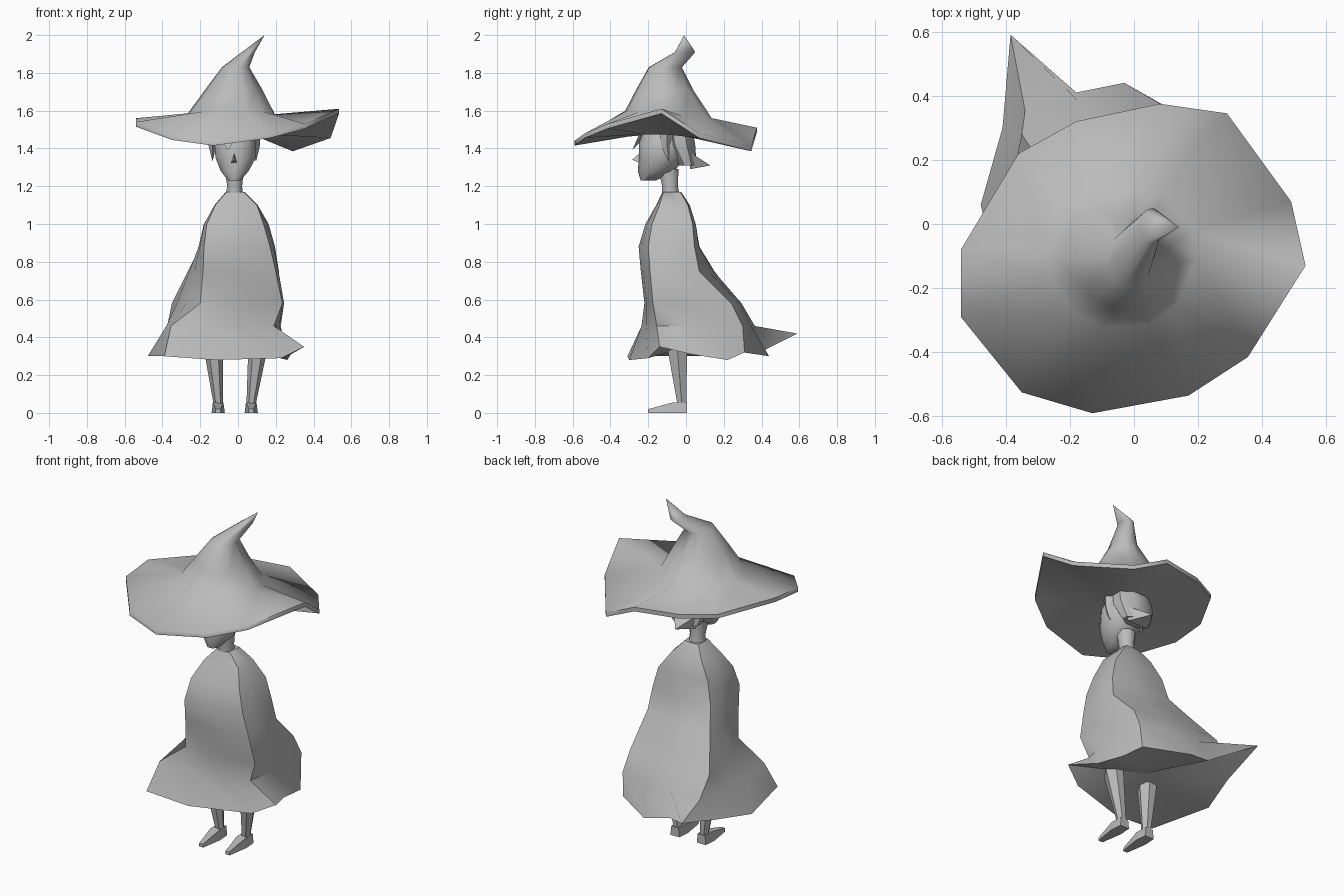
import bpy, bmesh, math

if "Cube" in bpy.data.objects:
    bpy.data.objects.remove(bpy.data.objects["Cube"])

grey = bpy.data.materials.new("plain grey")
grey.use_nodes = True
COLOUR = (0.5, 0.5, 0.5, 1)
grey.diffuse_color = COLOUR
grey.node_tree.nodes["Principled BSDF"].inputs["Base Color"].default_value = COLOUR


def loft(name, rings, angle=50):
    """Skin a list of equal-length point rings and cap the ends; a one-point ring is a tip."""
    bm = bmesh.new()
    rows = [[bm.verts.new(p) for p in ring] for ring in rings]
    for low, high in zip(rows, rows[1:]):
        n = max(len(low), len(high))
        for i in range(n):
            j = (i + 1) % n
            quad = [low[i % len(low)], low[j % len(low)], high[j % len(high)], high[i % len(high)]]
            bm.faces.new(list(dict.fromkeys(quad)))
    for end in (rows[0], rows[-1]):
        if len(end) > 2:
            bm.faces.new(end)
    bmesh.ops.recalc_face_normals(bm, faces=bm.faces[:])
    mesh = bpy.data.meshes.new(name)
    bm.to_mesh(mesh)
    bm.free()
    mesh.materials.append(grey)
    obj = bpy.data.objects.new(name, mesh)
    bpy.context.collection.objects.link(obj)
    bpy.ops.object.select_all(action="DESELECT")
    obj.select_set(True)
    bpy.context.view_layer.objects.active = obj
    bpy.ops.object.shade_smooth_by_angle(angle=math.radians(angle))
    return obj


def oval(z, left, right, front, back, angles, tilt=0.0):
    """Elliptical outline between side limits; tilt lowers its back."""
    cx, cy = (left + right) / 2, (front + back) / 2
    rx, ry = (right - left) / 2, (back - front) / 2
    return [(cx + rx * math.cos(a), cy + ry * math.sin(a), z - tilt * math.sin(a)) for a in angles]


def panels(z, *corners):
    """Four-cornered outline with two slightly bowed points along each side."""
    ring = []
    for i, (x, y) in enumerate(corners):
        nx, ny = corners[(i + 1) % 4]
        dx, dy = nx - x, ny - y
        for t, bow in ((0, 0), (1 / 3, .05), (2 / 3, .05)):
            ring.append((x + dx * t + dy * bow, y + dy * t - dx * bow, z))
    return ring


def turn(n, start=0.0):
    return [start + math.tau * i / n for i in range(n)]


# Hat: bent brim with a sagging underside, rising into a crooked pointed crown
brim = [(-.54, -.29, 1.54), (-.35, -.525, 1.47), (-.13, -.59, 1.44), (.17, -.535, 1.48),
        (.355, -.415, 1.53), (.535, -.13, 1.61), (.49, .07, 1.48), (.29, .345, 1.41),
        (.08, .375, 1.51), (-.18, .32, 1.515), (-.36, .22, 1.525), (-.54, -.08, 1.56)]
rim = [(x, y, z - .025) for x, y, z in brim]
hat_angles = [math.atan2(y + .1, x) for x, y, z in brim]
crown = [(1.71, -.175, .13, -.27, .04), (1.83, -.085, .06, -.2, -.02), (1.91, .02, .09, -.06, .05)]
loft("hat", [oval(1.475, -.17, .14, -.27, .06, hat_angles), rim, brim,
             oval(1.58, -.27, .195, -.33, .14, hat_angles, .02)]
     + [oval(*c, hat_angles) for c in crown] + [[(.14, -.01, 2.0)]], angle=75)

# Cloak: four draped panels; corners run front right, front left, back left, back right
body = [(1.17, (-.06, -.12), (.03, -.12), (.03, -.03), (-.06, -.03)),
        (1.1, (-.12, -.15), (.1, -.14), (.09, .01), (-.11, .01)),
        (1.0, (-.165, -.21), (.135, -.18), (.16, .035), (-.17, .035)),
        (.88, (-.18, -.25), (.17, -.2), (.19, .045), (-.2, .055)),
        (.75, (-.185, -.235), (.2, -.19), (.205, .07), (-.265, .15)),
        (.58, (-.2, -.21), (.235, -.175), (.2, .24), (-.35, .28)),
        (.46, (-.355, -.235), (.19, -.155), (.21, .3), (-.34, .355))]
hem = [(-.39, -.31, .3), (-.12, -.3, .28), (.23, -.2, .29), (.35, -.14, .35),
       (.28, .03, .31), (.26, .22, .28), (.2, .31, .32), (-.03, .44, .3),
       (-.18, .41, .33), (-.385, .59, .42), (-.41, .3, .34), (-.478, .06, .3)]
loft("cloak", [panels(*b) for b in body] + [hem, [(-.04, .04, .36)]], angle=45)

# Neck and head with a slanted jaw
eight = turn(8, math.pi / 8)
loft("neck", [oval(1.15, -.07, .03, -.13, -.03, eight), oval(1.2, -.06, .025, -.13, -.04, eight),
              oval(1.29, -.075, .035, -.15, -.035, eight)])
ten = turn(10, math.pi / 2)
loft("head", [oval(1.23, -.055, .015, -.24, -.16, ten), oval(1.28, -.095, .06, -.255, -.06, ten),
              oval(1.35, -.125, .1, -.25, -.01, ten), oval(1.43, -.13, .1, -.25, .01, ten),
              oval(1.5, -.1, .07, -.22, -.01, ten)])
loft("nose", [[(-.02, -.24, 1.38), (0, -.235, 1.32), (-.04, -.235, 1.32)], [(-.02, -.285, 1.34)]],
     angle=30)

# Hair: a short bob at the nape with pointed ends, and loose locks under the brim
loft("hair", [oval(1.5, -.13, .1, -.12, .04, eight), oval(1.42, -.14, .11, -.11, .055, eight),
              oval(1.31, -.1, .08, -.04, .06, eight)], angle=35)
loft("nape_flick", [[(-.1, .02, 1.38), (.07, .02, 1.38), (.06, .02, 1.29), (-.08, .02, 1.29)],
                    [(-.02, .13, 1.31)]], angle=30)
for side, label in ((-1, "right"), (1, "left")):
    x = -.02 + side * .115
    loft(label + "_side_lock",
         [[(x, -.14, 1.48), (x + side * .025, -.1, 1.48), (x - side * .02, -.05, 1.48)],
          [(x, -.13, 1.41), (x + side * .02, -.1, 1.41), (x - side * .02, -.07, 1.41)],
          [(x, -.09, 1.33)]], angle=30)
loft("fringe_lock", [[(-.1, -.25, 1.47), (0, -.25, 1.47), (-.04, -.21, 1.47)], [(-.055, -.285, 1.39)]],
     angle=30)

# Legs with pointed flat boots
six = turn(6)
for foot_x, hip_x, label in ((-.105, -.135, "right"), (.07, .105, "left")):
    loft(label + "_leg", [oval(.36, hip_x - .05, hip_x + .055, -.11, .015, six),
                          oval(.05, foot_x - .025, foot_x + .025, -.05, .005, six)], angle=25)
    sole = [(foot_x - .03, .005), (foot_x + .03, .005), (foot_x + .035, -.07),
            (foot_x + .015, -.2), (foot_x - .015, -.2), (foot_x - .035, -.07)]
    top = [(foot_x + (x - foot_x) * .8, y, .055 if y > -.1 else .02) for x, y in sole]
    loft(label + "_boot", [[(x, y, 0) for x, y in sole], top], angle=30)
